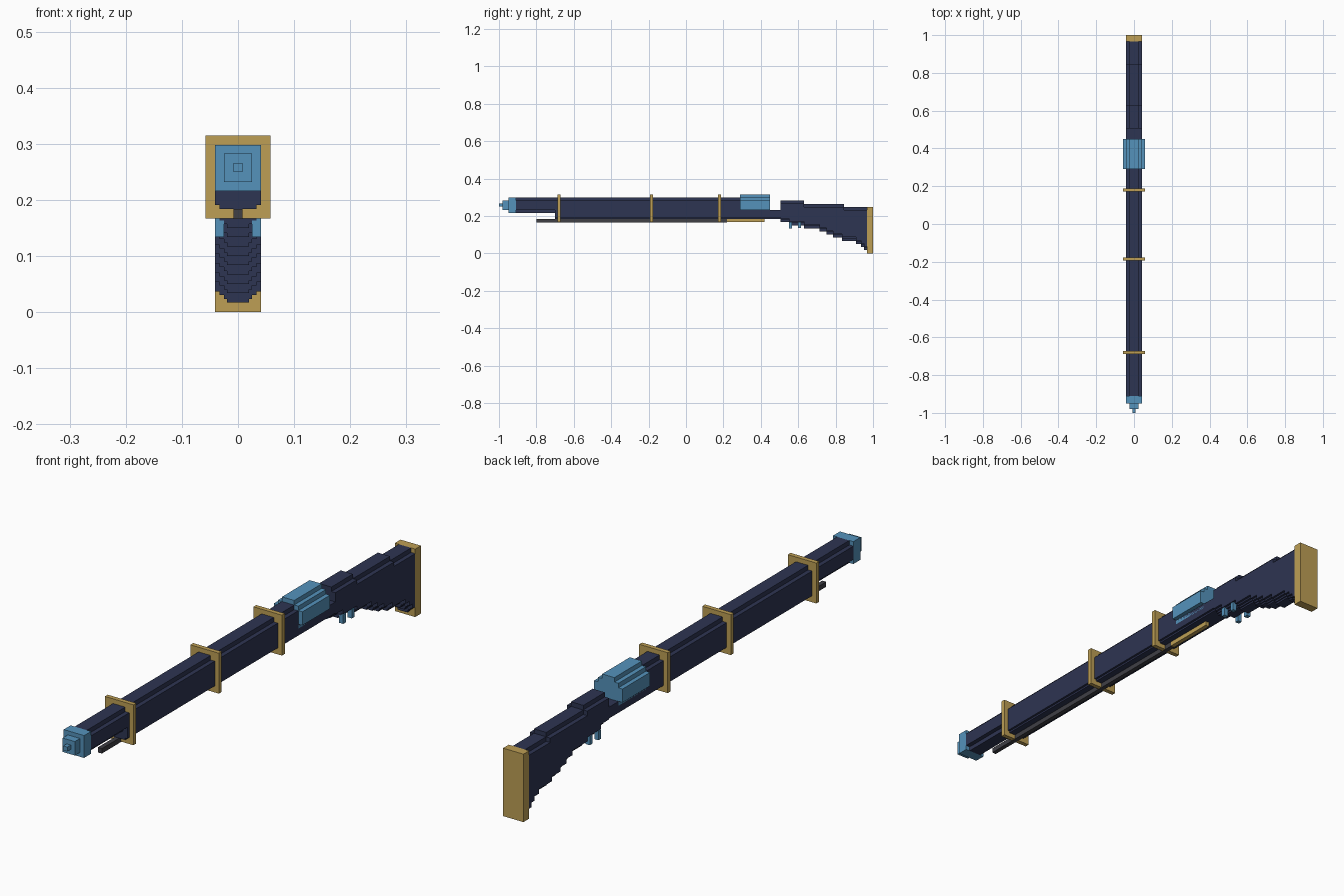
import bpy, bmesh

cube = bpy.data.objects.get("Cube")
if cube:
    bpy.data.objects.remove(cube, do_unlink=True)


def material(name, rgb):
    m = bpy.data.materials.new(name)
    m.use_nodes = True
    m.diffuse_color = (*rgb, 1)
    m.node_tree.nodes["Principled BSDF"].inputs["Base Color"].default_value = (*rgb, 1)
    return m


NAVY = material("navy", (0.027, 0.035, 0.085))
STEEL = material("steel blue", (0.09, 0.29, 0.50))
BRASS = material("brass", (0.51, 0.345, 0.09))
GREY = material("dark grey", (0.05, 0.05, 0.06))

S = 0.0165                                  # one stair step
HALF = 2.5 * S                              # half width of the body
SQUARE = [(HALF, 0)]
STEP = [(1.5 * S, 0), (HALF, S)]
FINE = [(1.2 * S, 0), (1.5 * S, 0.4 * S), (2 * S, 0.8 * S), (HALF, 1.2 * S)]


def stairs(steps, z, sign):
    """Right-hand outline from the middle outwards, as stair steps."""
    pts = []
    for i, (w, off) in enumerate(steps):
        if i:
            pts.append((steps[i - 1][0], z + sign * off))
        pts.append((w, z + sign * off)) 
    return pts


def prisms(name, mat, sections):
    """Join stepped prisms (y0, y1, z0, z1, top steps, bottom steps)."""
    bm = bmesh.new()
    for y0, y1, z0, z1, top, bottom in sections:
        right = stairs(bottom, z0, 1) + stairs(top, z1, -1)[::-1]
        outline = right + [(-x, z) for x, z in reversed(right)]
        face = bm.faces.new([bm.verts.new((x, y0, z)) for x, z in outline])
        ext = bmesh.ops.extrude_face_region(bm, geom=[face], use_keep_orig=True)
        moved = [v for v in ext["geom"] if isinstance(v, bmesh.types.BMVert)]
        bmesh.ops.translate(bm, verts=moved, vec=(0, y1 - y0, 0))
    bmesh.ops.recalc_face_normals(bm, faces=bm.faces)
    mesh = bpy.data.meshes.new(name)
    bm.to_mesh(mesh)
    bm.free()
    mesh.materials.append(mat)
    ob = bpy.data.objects.new(name, mesh)
    bpy.context.collection.objects.link(ob)
    return ob


def block(name, mat, half, y0, y1, z0, z1, x=0):
    ob = prisms(name, mat, [(y0, y1, z0, z1, [(half, 0)], [(half, 0)])])
    ob.location.x = x
    return ob


# Muzzle
block("muzzle_cap", STEEL, HALF, -0.95, -0.91, 0.216, 0.298)
block("muzzle_ring", STEEL, 1.5 * S, -0.98, -0.95, 0.232, 0.283)
block("muzzle_tip", STEEL, S / 2, -1, -0.98, 0.25, 0.266)

# Barrel and the wood beneath it
prisms("barrel", NAVY, [(-0.91, 0.29, 0.216, 0.298, STEP, STEP)])
prisms("fore_stock", NAVY, [
    (-0.70, 0.29, 0.184, 0.27, SQUARE, [(2 * S, 0), (HALF, 0.4 * S)]),
    (0.29, 0.51, 0.184, 0.232, SQUARE, [(2 * S, 0), (HALF, 0.4 * S)])])

# Bands, ramrod and trigger plate
for label, y in (("front", -0.68), ("middle", -0.185), ("rear", 0.18)):
    block(label + "_band", BRASS, 3.5 * S, y - S / 2, y + S / 2, 0.167, 0.315)
block("ramrod", GREY, S / 2, -0.80, 0.22, 0.166, 0.184)
block("trigger_plate", BRASS, S / 2, 0.22, 0.42, 0.167, 0.184)

# Lock
prisms("lock", STEEL, [(0.29, 0.45, 0.216, 0.315,
                        [(1.5 * S, 0), (HALF, S), (3.5 * S, 2 * S)],
                        [(HALF, 0), (3.5 * S, S)])])

# Butt: the top drops in three steps, the belly in many
belly = [(0.505, 0.167), (0.55, 0.15), (0.63, 0.134), (0.715, 0.117),
         (0.75, 0.10), (0.785, 0.084), (0.835, 0.067), (0.91, 0.05),
         (0.935, 0.034), (0.952, 0.017)]
tops = [(0.505, 0.282), (0.63, 0.265), (0.845, 0.249)]
cuts = sorted({y for y, z in belly + tops}) + [0.967]
sections = []
for y0, y1 in zip(cuts, cuts[1:]):
    low = [z for y, z in belly if y <= y0][-1]
    high = [z for y, z in tops if y <= y0][-1]
    sections.append((y0, y1, low, high, STEP, FINE))
prisms("butt", NAVY, sections)
block("butt_plate", BRASS, HALF, 0.967, 1, 0, 0.249)

# Small paired studs under the grip
for side, x in (("left", 2 * S), ("right", -2 * S)):
    block(side + "_front_stud", STEEL, S / 2, 0.55, 0.566, 0.134, 0.167, x)
    block(side + "_rear_stud", STEEL, S / 2, 0.60, 0.616, 0.135, 0.167, x)
